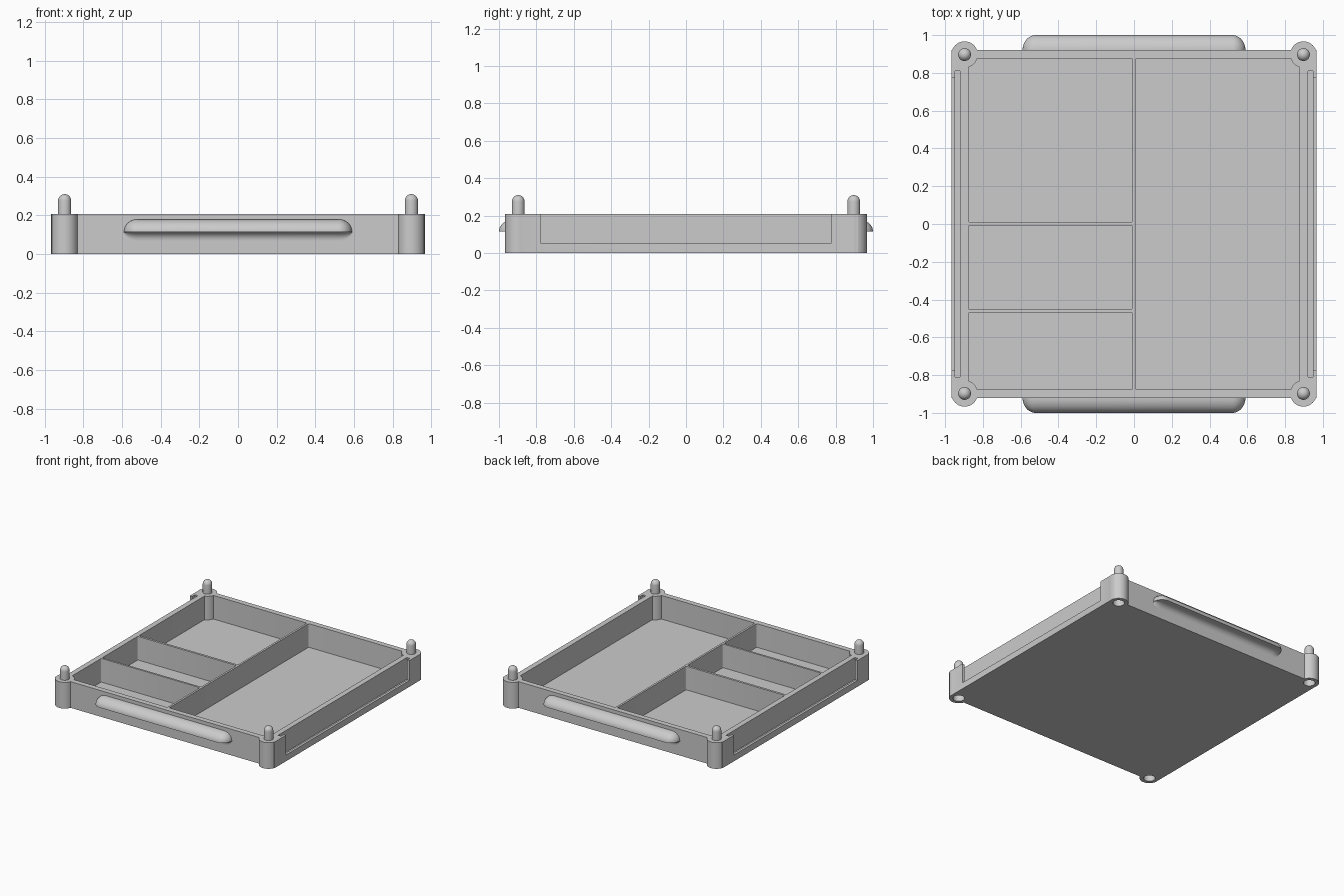
import bpy, bmesh, math

if "Cube" in bpy.data.objects:
    bpy.data.objects.remove(bpy.data.objects["Cube"], do_unlink=True)

GREY = (0.6, 0.6, 0.6, 1.0)
mat = bpy.data.materials.new("light grey plastic")
mat.use_nodes = True
mat.diffuse_color = GREY
mat.node_tree.nodes["Principled BSDF"].inputs["Base Color"].default_value = GREY

HX, HY, H = 0.966, 0.92, 0.208      # half width, half depth, height of the tray
POST, POST_R = 0.897, 0.07          # corner post position and radius
FLOOR, RIM = 0.02, 0.877            # floor thickness and inner wall position


def finish(name, bm):
    bmesh.ops.recalc_face_normals(bm, faces=bm.faces)
    me = bpy.data.meshes.new(name)
    bm.to_mesh(me)
    bm.free()
    me.materials.append(mat)
    ob = bpy.data.objects.new(name, me)
    bpy.context.collection.objects.link(ob)
    return ob


def box(name, x, y, z, corner=0):
    bm = bmesh.new()
    bmesh.ops.create_cube(bm, size=1)
    for v in bm.verts:
        for i, (lo, hi) in enumerate((x, y, z)):
            v.co[i] = lo if v.co[i] < 0 else hi
    if corner:
        upright = [e for e in bm.edges
                   if abs(e.verts[0].co.z - e.verts[1].co.z) > 0.01]
        bmesh.ops.bevel(bm, geom=upright, offset=corner, segments=3,
                        profile=0.5, affect='EDGES')
    return finish(name, bm)


def lathe(name, profile, x, y, segments=40):
    """Closed solid turned about a vertical axis from (radius, z) points."""
    bm = bmesh.new()
    verts = [bm.verts.new((r, 0, z)) for r, z in profile]
    edges = [bm.edges.new(pair) for pair in zip(verts, verts[1:])]
    bmesh.ops.spin(bm, geom=verts + edges, axis=(0, 0, 1), cent=(0, 0, 0),
                   angle=2 * math.pi, steps=segments)
    bmesh.ops.remove_doubles(bm, verts=bm.verts, dist=0.0001)
    bmesh.ops.translate(bm, verts=bm.verts, vec=(x, y, 0))
    return finish(name, bm)


def cylinder(name, r, z0, z1, x, y):
    return lathe(name, [(0, z0), (r, z0), (r, z1), (0, z1)], x, y)


def combine(target, tool, operation):
    mod = target.modifiers.new("join", 'BOOLEAN')
    mod.operation, mod.object, mod.solver = operation, tool, 'EXACT'
    bpy.context.view_layer.objects.active = target
    bpy.ops.object.modifier_apply(modifier=mod.name)
    bpy.data.objects.remove(tool, do_unlink=True)


def smooth(ob):
    bpy.ops.object.select_all(action='DESELECT')
    ob.select_set(True)
    bpy.context.view_layer.objects.active = ob
    bpy.ops.object.shade_smooth_by_angle(angle=math.radians(35))


corners = [(sx * POST, sy * POST) for sx in (-1, 1) for sy in (-1, 1)]

# Tray block with four compartments hollowed out, leaving thin dividers
tray = box("tray", (-HX, HX), (-HY, HY), (0, H))
compartments = [
    ((0.008, RIM), (-RIM, RIM)),
    ((-RIM, -0.008), (0.01, RIM)),
    ((-RIM, -0.008), (-0.452, -0.008)),
    ((-RIM, -0.008), (-RIM, -0.468)),
]
for x, y in compartments:
    combine(tray, box("cutter", x, y, (FLOOR, 0.5), corner=0.008), 'DIFFERENCE')

# Round corner posts with sockets underneath
for x, y in corners:
    combine(tray, cylinder("post", POST_R, 0, H, x, y), 'UNION')
    combine(tray, cylinder("socket", 0.042, -0.1, 0.1, x, y), 'DIFFERENCE')

# Label slots in both sides, each with an open window
for s in (-1, 1):
    slot = sorted((s * 0.92, s * 0.947))
    window = sorted((s * 0.94, s * 1.2))
    combine(tray, box("slot", slot, (-0.81, 0.81), (0.035, 0.5)), 'DIFFERENCE')
    combine(tray, box("window", window, (-0.775, 0.775), (0.05, 0.5)), 'DIFFERENCE')
smooth(tray)

# Domed stacking pegs
PEG_R, PEG_TOP = 0.034, 0.31
dome = [(PEG_R * math.cos(a), PEG_TOP - PEG_R + PEG_R * math.sin(a))
        for a in (math.pi / 2 * i / 8 for i in range(9))]
dome[-1] = (0, PEG_TOP)
for x, y in corners:
    side = ("front" if y < 0 else "back") + ("_left" if x > 0 else "_right")
    smooth(lathe(side + "_peg", [(0, H - 0.01), (PEG_R, H - 0.01)] + dome, x, y, 32))


def handle(name, side):
    """Grip with a rounded top and a hollow curve below, tapering at the ends."""
    N, half, cap, lip = 10, 0.59, 0.07, 0.115
    quarter = [math.pi / 2 * i / N for i in range(N + 1)]
    top = [(0.08 * math.sin(a), 0.065 * math.cos(a)) for a in quarter]
    under = [(0.045 * (1 - math.sin(a)), -0.045 * (1 - math.cos(a)))
             for a in quarter]
    profile = [(-0.01, 0.065)] + top + under + [(-0.01, -0.045)]
    # Stations along the grip, with a scale that rounds off both ends
    ends = [(half - cap + cap * math.sin(a), max(math.cos(a), 0.02))
            for a in quarter]
    stations = [(-x, k) for x, k in reversed(ends)] + ends
    bm = bmesh.new()
    rings = [[bm.verts.new((x, side * (HY + (d * k if d > 0 else d)), lip + z * k))
              for d, z in profile] for x, k in stations]
    n = len(profile)
    for a, b in zip(rings, rings[1:]):
        for i in range(n):
            j = (i + 1) % n
            bm.faces.new((a[i], a[j], b[j], b[i]))
    bm.faces.new(rings[0])
    bm.faces.new(rings[-1])
    smooth(finish(name, bm))


handle("front_handle", -1)
handle("back_handle", 1)
